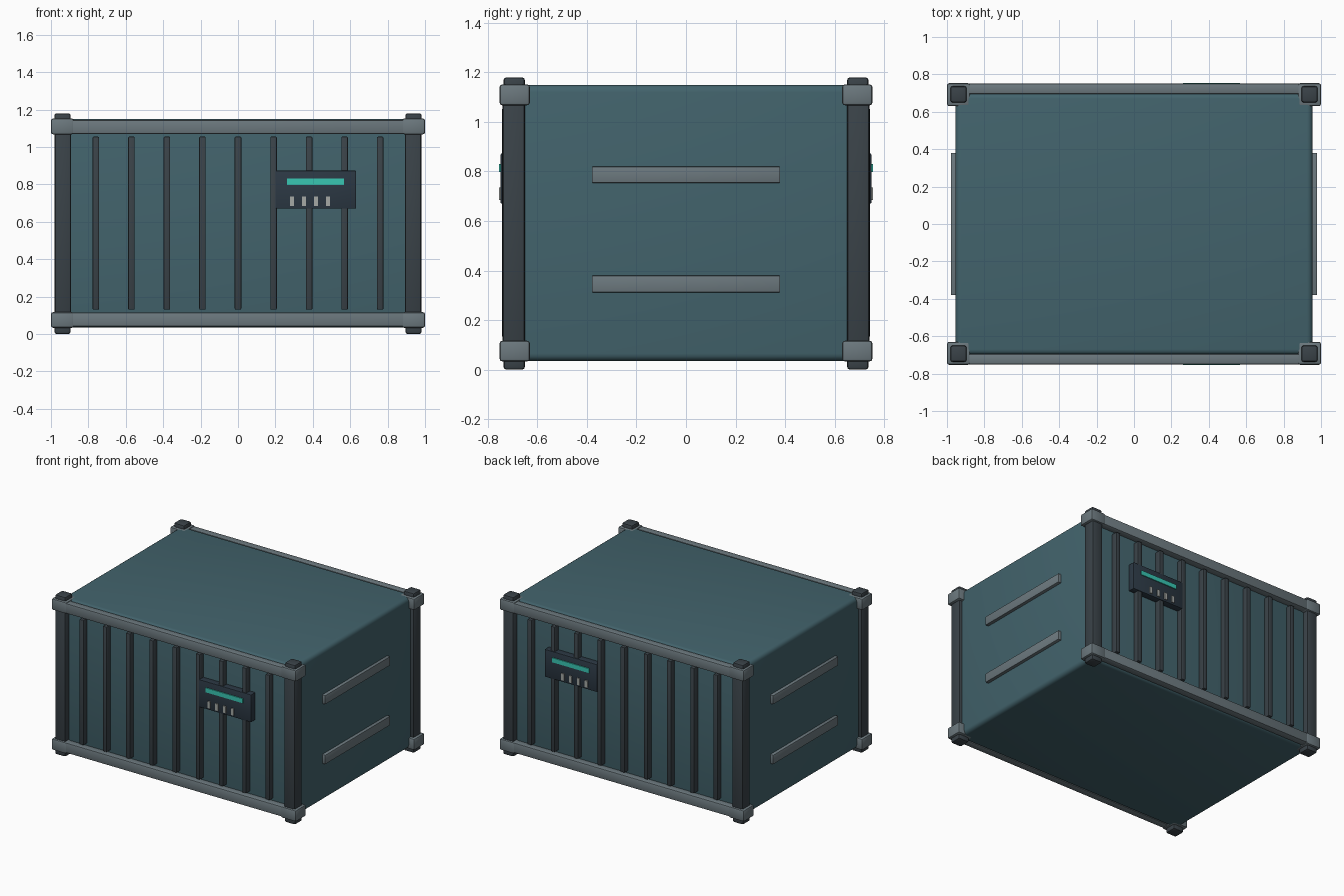
import bpy, bmesh
from math import radians

if "Cube" in bpy.data.objects:
    bpy.data.objects.remove(bpy.data.objects["Cube"])


def material(name, rgb):
    m = bpy.data.materials.new(name)
    m.diffuse_color = (*rgb, 1)
    m.use_nodes = True
    m.node_tree.nodes["Principled BSDF"].inputs["Base Color"].default_value = m.diffuse_color
    return m


TEAL = material("teal_paint", (0.055, 0.125, 0.15))
DARK = material("dark_metal", (0.042, 0.055, 0.065))
GREY = material("grey_metal", (0.15, 0.19, 0.21))
PANEL = material("panel_black", (0.025, 0.04, 0.058))
GLOW = material("glow_strip", (0.04, 0.57, 0.45))
KEY = material("key_grey", (0.38, 0.40, 0.38))


def box(name, x, y, z, mat, bevel=0.0, segments=2):
    """Box from (min, max) ranges, with rounded edges."""
    bm = bmesh.new()
    bmesh.ops.create_cube(bm, size=1)
    for v in bm.verts:
        v.co = [r[0] if c < 0 else r[1] for c, r in zip(v.co, (x, y, z))]
    if bevel:
        bmesh.ops.bevel(bm, geom=bm.edges[:], offset=bevel, segments=segments,
                        profile=0.5, affect='EDGES')
    bmesh.ops.recalc_face_normals(bm, faces=bm.faces[:])
    mesh = bpy.data.meshes.new(name)
    bm.to_mesh(mesh)
    bm.free()
    mesh.materials.append(mat)
    ob = bpy.data.objects.new(name, mesh)
    bpy.context.collection.objects.link(ob)
    if bevel:
        bpy.ops.object.select_all(action='DESELECT')
        ob.select_set(True)
        bpy.context.view_layer.objects.active = ob
        bpy.ops.object.shade_smooth_by_angle(angle=radians(35))
    return ob


def span(sign, a, b):
    return tuple(sorted((sign * a, sign * b)))


# Main container shell
box("body", (-0.955, 0.955), (-0.70, 0.70), (0.035, 1.15), TEAL, 0.03, 4)

for sy, side in ((-1, "front"), (1, "back")):
    # Long top and bottom rails
    for z, level in (((0.04, 0.115), "bottom"), ((1.07, 1.145), "top")):
        box(f"{side}_{level}_rail", (-0.98, 0.98), span(sy, 0.695, 0.75), z, GREY, 0.008)
    # Vertical wall ribs
    for i in range(9):
        x = (i - 4) * 0.19
        box(f"{side}_rib_{i + 1}", (x - 0.0175, x + 0.0175), span(sy, 0.69, 0.743),
            (0.13, 1.055), DARK, 0.006)
    # Control panel with light strip and keys
    box(f"{side}_panel", (0.203, 0.631), span(sy, 0.69, 0.748), (0.67, 0.873), PANEL, 0.004)
    box(f"{side}_light_strip", (0.263, 0.567), span(sy, 0.74, 0.755), (0.797, 0.83), GLOW)
    for i in range(4):
        x = 0.289 + i * 0.064
        box(f"{side}_key_{i + 1}", (x - 0.011, x + 0.011), span(sy, 0.74, 0.755),
            (0.685, 0.735), KEY)
    # Corner posts, corner blocks and stacking feet
    for sx, end in ((-1, "left"), (1, "right")):
        tag = f"{side}_{end}"
        box(f"{tag}_post", span(sx, 0.893, 0.98), span(sy, 0.65, 0.74), (0.08, 1.10), DARK, 0.01)
        for z, fz, level in (((0.033, 0.117), (0.0, 0.06), "bottom"),
                             ((1.067, 1.152), (1.12, 1.18), "top")):
            box(f"{tag}_{level}_block", span(sx, 0.877, 1.0), span(sy, 0.63, 0.753), z, GREY, 0.012)
            box(f"{tag}_{level}_foot", span(sx, 0.895, 0.982), span(sy, 0.65, 0.737), fz, DARK, 0.012)

# Horizontal grip bars on both ends
for sx, end in ((-1, "left"), (1, "right")):
    for z, level in (((0.312, 0.38), "lower"), ((0.754, 0.82), "upper")):
        box(f"{end}_{level}_bar", span(sx, 0.94, 0.979), (-0.38, 0.38), z, GREY, 0.004)
